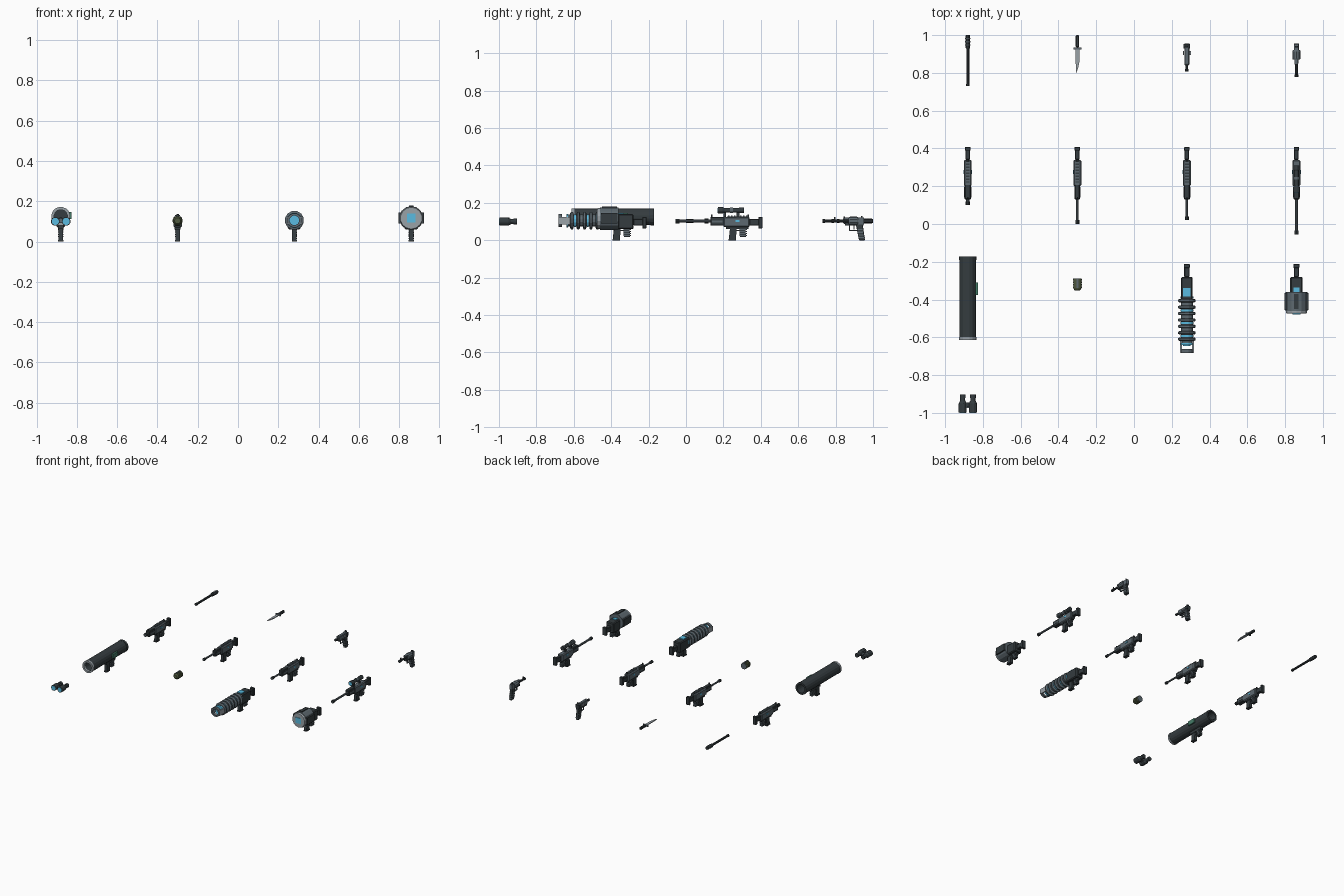
import bpy, bmesh, math
from mathutils import Vector

if "Cube" in bpy.data.objects:
    bpy.data.objects.remove(bpy.data.objects["Cube"])

def mat(name, c):
    m = bpy.data.materials.new(name)
    m.diffuse_color = (*c, 1)
    m.use_nodes = True
    m.node_tree.nodes["Principled BSDF"].inputs["Base Color"].default_value = m.diffuse_color
    return m

DARK = mat("dark_steel", (0.035, 0.045, 0.05))
MID = mat("mid_steel", (0.11, 0.14, 0.16))
LIGHT = mat("light_steel", (0.32, 0.36, 0.39))
CYAN = mat("cyan_glow", (0.1, 0.5, 0.75))
OLIVE = mat("olive", (0.08, 0.10, 0.05))
GREEN = mat("green", (0.06, 0.2, 0.14))
Z = 0.103  # bore height

def finish(bm, name, m, bevel=0):
    bmesh.ops.recalc_face_normals(bm, faces=bm.faces)
    me = bpy.data.meshes.new(name)
    bm.to_mesh(me)
    bm.free()
    me.materials.append(m)
    ob = bpy.data.objects.new(name, me)
    bpy.context.collection.objects.link(ob)
    if bevel:
        b = ob.modifiers.new("bevel", 'BEVEL')
        b.width, b.segments = bevel, 1
    return ob

def box(name, x, y0, y1, z0, z1, w, m, bevel=0):
    return prism(name, x, [(y0, z0), (y1, z0), (y1, z1), (y0, z1)], w, m, bevel)

def prism(name, x, pts, w, m, bevel=0):
    """(y, z) outline extruded along x, half width w"""
    bm = bmesh.new()
    f = bm.faces.new([bm.verts.new((x - w, y, z)) for y, z in pts])
    r = bmesh.ops.extrude_face_region(bm, geom=[f])
    bmesh.ops.translate(bm, vec=(2 * w, 0, 0),
                        verts=[v for v in r['geom'] if isinstance(v, bmesh.types.BMVert)])
    return finish(bm, name, m, bevel)

def lathe(name, x, z, prof, m, n=12, closed=False):
    """(y, radius) profile spun about the y direction; open ends are capped"""
    bm = bmesh.new()
    rings = []
    for y, r in prof:
        rings.append([bm.verts.new((x + r * math.cos((i + .5) * math.tau / n), y,
                                    z + r * math.sin((i + .5) * math.tau / n))) for i in range(n)])
    pairs = list(zip(rings, rings[1:])) + ([(rings[-1], rings[0])] if closed else [])
    for a, b in pairs:
        for i in range(n):
            j = (i + 1) % n
            bm.faces.new((a[i], a[j], b[j], b[i]))
    if not closed:
        bm.faces.new(rings[0])
        bm.faces.new(rings[-1])
    return finish(bm, name, m)

def rod(name, x, z, y0, y1, r, m, n=12):
    return lathe(name, x, z, [(y0, r), (y1, r)], m, n)

def ring(name, x, z, y0, y1, r, ri, m, n=12):
    return lathe(name, x, z, [(y0, r), (y1, r), (y1, ri), (y0, ri)], m, n, True)

def grips(n, x, d, top=0.07, w=0.011):
    # tall front magazine, ribbed rear grip, trigger guard
    prism(n + "_magazine", x, [(.228 + d, 0), (.266 + d, 0), (.272 + d, top), (.236 + d, top)], w, DARK)
    box(n + "_magazine_base", x, .226 + d, .268 + d, 0, .008, w + .002, DARK)
    prism(n + "_grip", x, [(.288 + d, .018), (.322 + d, .018), (.316 + d, top), (.284 + d, top)], w, DARK)
    for i in range(4):
        z = .022 + i * .011
        box(n + "_grip_rib", x, .285 + d, .325 + d, z, z + .005, w + .002, MID)
    box(n + "_trigger_guard", x, .268 + d, .288 + d, .05, .056, .004, MID)

def stock(n, x, d, w=.012):
    box(n + "_stock", x, .34 + d, .40 + d, .078, .115, w, DARK, .003)
    box(n + "_butt", x, .388 + d, .408 + d, .063, .125, w + .002, DARK, .002)

def rifle(n, x, tip, rr=.007, rail=True, hg=.013):
    # shared long gun: stock, receiver, handguard, barrel
    grips(n, x, 0)
    stock(n, x, 0)
    box(n + "_receiver", x, .20, .34, .07, .125, .021, MID, .006)
    box(n + "_lower_body", x, .215, .335, .06, .08, .014, DARK)
    box(n + "_handguard", x, .13, .21, .078, .125, hg, DARK, .004)
    rod(n + "_barrel", x, Z, tip, .14, rr, MID, 10)
    rod(n + "_muzzle", x, Z, tip, tip + .02, rr + .004, DARK, 10)
    for s in (-1, 1):
        box(n + "_side_light", x + s * .021, .265, .285, .098, .108, .002, CYAN)
        box(n + "_handguard_strip", x + s * hg, .14, .195, .096, .106, .002, MID)
    if rail:
        box(n + "_rail", x, .22, .335, .123, .128, .010, DARK)
        for i in range(7):
            y = .225 + i * .016
            box(n + "_rail_slat", x, y, y + .008, .126, .132, .012, MID)
        box(n + "_front_sight", x, .135, .143, .12, .137, .003, DARK)
        box(n + "_rear_sight", x, .33, .338, .12, .137, .006, DARK)

# baton
X = -.88
lathe("baton_handle", X, Z, [(.93, .011), (.935, .013), (.99, .013), (1.0, .011)], DARK, 10)
for i in range(3):
    rod("baton_handle_band", X, Z, .945 + i * .017, .951 + i * .017, .0145, MID, 10)
rod("baton_shaft", X, Z, .74, .93, .0085, DARK, 10)
rod("baton_tip", X, Z, .73, .742, .0105, DARK, 10)

# knife: flat blade lying level
X = -.30
bm = bmesh.new()
edge = [(.011, .93), (.011, .86), (.004, .825), (-.006, .80), (-.009, .86), (-.009, .93)]
lo, hi = [[bm.verts.new((X + a, y, Z + s * .003)) for a, y in edge] for s in (-1, 1)]
bm.faces.new(lo)
bm.faces.new(hi)
for i in range(6):
    bm.faces.new((lo[i - 1], lo[i], hi[i], hi[i - 1]))
finish(bm, "knife_blade", LIGHT)
box("knife_guard", X, .925, .935, Z - .007, Z + .007, .021, MID)
box("knife_handle", X, .935, 1.0, Z - .01, Z + .01, .009, DARK, .004)

# handguns: shared frame and slanted grip
for n, X in (("pistol", .28), ("revolver", .86)):
    prism(n + "_grip", X, [(.925, 0), (.957, 0), (.945, .085), (.908, .085)], .011, DARK, .002)
    for i in range(4):
        y, z = .922 - i * .003, .012 + i * .014
        box(n + "_grip_rib", X, y, y + .034, z, z + .006, .0125, MID)
    box(n + "_frame", X, .85, .95, .078, .095, .011, DARK)
    box(n + "_guard_bottom", X, .875, .915, .05, .055, .004, MID)
    box(n + "_guard_front", X, .872, .878, .05, .08, .004, MID)
    box(n + "_trigger", X, .896, .901, .058, .08, .002, LIGHT)
    box(n + "_rear_sight", X, .935, .943, .118, .13, .007, DARK)
box("pistol_slide", .28, .84, .945, .088, .12, .013, MID, .004)
box("pistol_slide_end", .28, .93, .952, .092, .116, .017, DARK)
rod("pistol_barrel", .28, Z, .815, .845, .0075, DARK, 10)
rod("pistol_muzzle", .28, Z, .808, .82, .0095, DARK, 10)
for s in (-1, 1):
    box("pistol_side_plate", .28 + s * .018, .895, .915, .095, .11, .003, LIGHT)
box("pistol_front_sight", .28, .843, .85, .118, .127, .002, DARK)
lathe("revolver_drum", .86, Z, [(.87, .02), (.876, .023), (.914, .023), (.92, .02)], MID, 10)
box("revolver_top_strap", .86, .845, .952, .112, .121, .009, MID)
box("revolver_back", .86, .918, .952, .085, .118, .012, MID)
rod("revolver_barrel", .86, Z, .785, .87, .008, DARK, 10)
rod("revolver_muzzle", .86, Z, .777, .792, .0105, DARK, 10)
box("revolver_front_sight", .86, .79, .80, .11, .125, .002, DARK)

# compact gun, two rifles, scoped rifle
rifle("compact_gun", -.88, .10, .009, hg=.017)
rifle("battle_rifle", -.30, 0, hg=.014)
rifle("assault_rifle", .28, .02, hg=.016)
rifle("scoped_rifle", .86, -.055, .008, rail=False, hg=.016)
for y in (.20, .27):
    box("scope_mount", .86, y, y + .015, .122, .15, .007, DARK)
lathe("scope_tube", .86, .16, [(.17, .018), (.195, .018), (.205, .013), (.28, .013),
                               (.288, .016), (.31, .016)], DARK)
rod("scope_lens", .86, .16, .168, .171, .014, CYAN)
rod("scope_knob", .86, .16, .235, .25, .016, MID)

# shoulder launcher: hollow tube
X, D = -.88, -.62
ring("launcher_tube", X, .125, -.60, -.175, .045, .034, DARK, 16)
ring("launcher_front_rim", X, .125, -.613, -.597, .047, .033, LIGHT, 16)
ring("launcher_rear_rim", X, .125, -.19, -.172, .047, .033, DARK, 16)
rod("launcher_bore_plug", X, .125, -.42, -.40, .035, DARK, 16)
box("launcher_grip_mount", X, -.40, -.285, .062, .09, .013, DARK)
box("launcher_sight", X + .047, -.375, -.31, .112, .146, .006, GREEN)
grips("launcher", X, D, .08)

# grenade: banded canister
X = -.30
lathe("grenade_body", X, Z, [(-.352, .015), (-.342, .022), (-.30, .022), (-.29, .02)], OLIVE)
for i in range(4):
    rod("grenade_band", X, Z, -.338 + i * .013, -.331 + i * .013, .025, OLIVE)
rod("grenade_cap", X, Z, -.296, -.288, .024, MID)
box("grenade_lever", X, -.34, -.29, .122, .131, .005, MID)

# coil cannon: finned barrel, glowing bands, pronged nose
X, ZC = .28, .105
rod("coil_cannon_core", X, ZC, -.635, -.40, .033, MID)
for i in range(7):
    y = -.61 + i * .034
    lathe("coil_cannon_fin", X, ZC, [(y - .009, .041), (y - .005, .048), (y + .005, .048),
                                     (y + .009, .041)], MID)
    if i % 2 == 0:
        rod("coil_cannon_glow_band", X, ZC, y + .012, y + .022, .035, CYAN)
rod("coil_cannon_front_glow", X, ZC, -.64, -.63, .038, CYAN)
ring("coil_cannon_nose_ring", X, ZC, -.682, -.662, .036, .024, MID)
rod("coil_cannon_emitter", X, ZC, -.645, -.63, .02, CYAN)
for s in (-1, 1):
    box("coil_cannon_prong", X + s * .032, -.68, -.62, .085, .125, .005, LIGHT)
box("coil_cannon_receiver", X, -.41, -.28, .06, .14, .031, DARK, .006)
box("coil_cannon_top_cell", X, -.385, -.34, .135, .147, .02, CYAN)
grips("coil_cannon", X, D)
stock("coil_cannon", X, D, .014)

# drum cannon: wide barrel with glowing square emitter
X, ZC = .86, .116
rod("drum_cannon_barrel", X, ZC, -.46, -.36, .060, MID, 14)
lathe("drum_cannon_front", X, ZC, [(-.475, .054), (-.468, .057), (-.455, .057)], LIGHT, 14)
box("drum_cannon_emitter", X, -.479, -.47, ZC - .022, ZC + .022, .022, CYAN)
for s in (-1, 1):
    box("drum_cannon_side_block", X + s * .056, -.455, -.365, .09, .145, .007, DARK)
box("drum_cannon_top_block", X, -.45, -.37, .165, .18, .012, DARK)
box("drum_cannon_receiver", X, -.365, -.28, .06, .14, .033, DARK, .006)
box("drum_cannon_top_cell", X, -.36, -.335, .135, .147, .015, CYAN)
grips("drum_cannon", X, D)
stock("drum_cannon", X, D, .014)

# binoculars
for s in (-1, 1):
    X = -.88 + s * .027
    lathe("binocular_tube", X, .1, [(-.998, .022), (-.95, .022), (-.935, .014), (-.912, .014)], DARK)
    rod("binocular_eyepiece", X, .1, -.922, -.903, .016, DARK)
    rod("binocular_lens", X, .1, -1.0, -.996, .018, CYAN)
box("binocular_bridge", -.88, -.975, -.945, .092, .112, .014, MID)
rod("binocular_focus_wheel", -.88, .113, -.968, -.945, .008, DARK)
